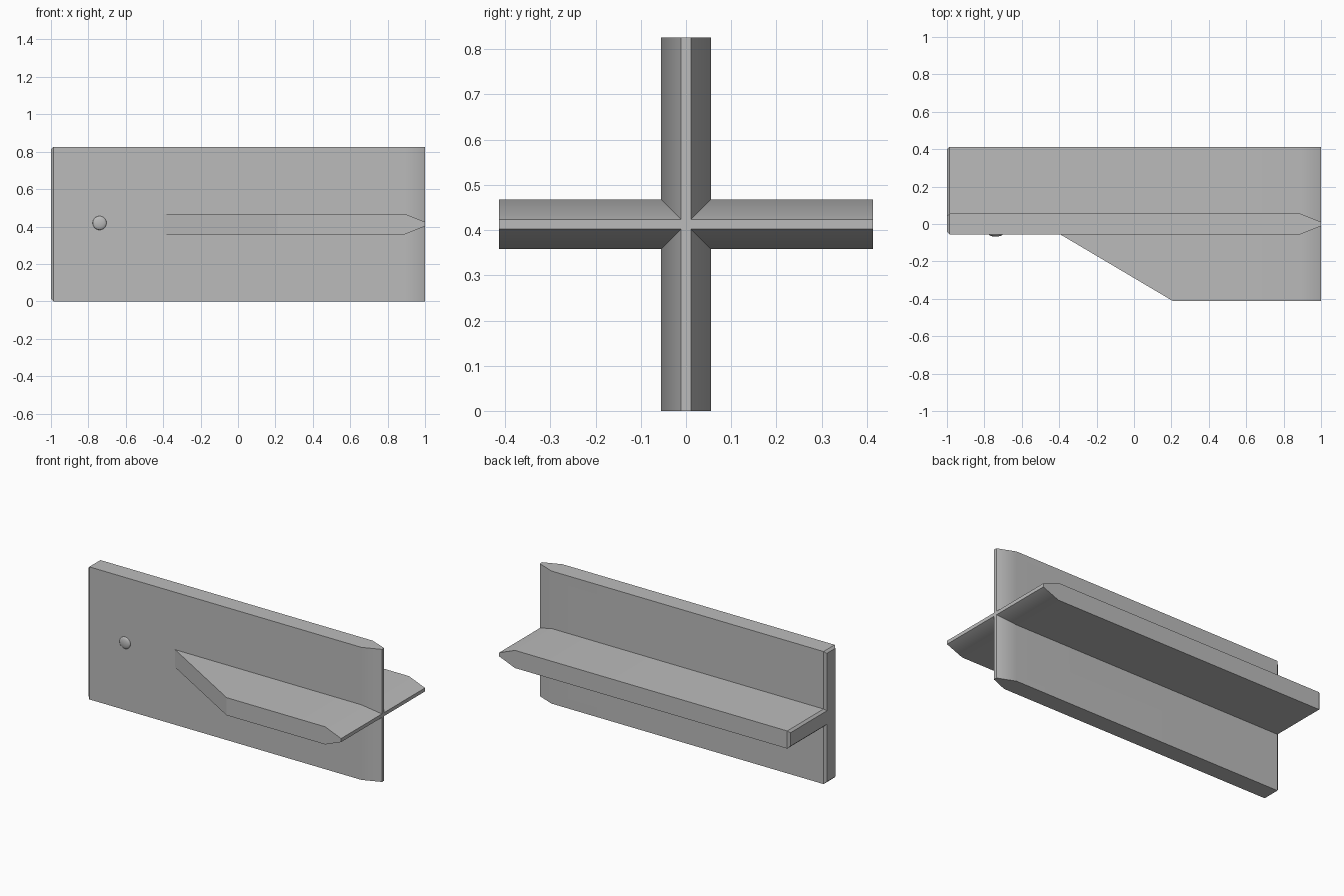
import bpy
import bmesh
from math import radians
from mathutils import Vector

cube = bpy.data.objects.get("Cube")
if cube:
    bpy.data.objects.remove(cube)

HEIGHT = 0.826
MID = HEIGHT / 2      # half width of the blades and height of their axis
HALF = 0.055          # half thickness
TIP = 0.011           # half thickness at the tapered end
CHAMFER = 0.013

grey = bpy.data.materials.new("plain grey")
grey.use_nodes = True
colour = (0.5, 0.5, 0.5, 1)
grey.diffuse_color = colour
grey.node_tree.nodes["Principled BSDF"].inputs["Base Color"].default_value = colour


def finish(name, bm):
    bmesh.ops.recalc_face_normals(bm, faces=bm.faces)
    mesh = bpy.data.meshes.new(name)
    bm.to_mesh(mesh)
    bm.free()
    mesh.materials.append(grey)
    obj = bpy.data.objects.new(name, mesh)
    bpy.context.collection.objects.link(obj)
    return obj


def blade(name, sections, upright):
    """Loft rectangles along x: (x, half thickness, low edge, high edge)."""
    bm = bmesh.new()
    rings = []
    for x, t, low, high in sections:
        ring = []
        for w, s in ((low, -t), (high, -t), (high, t), (low, t)):
            y, z = (s, w) if upright else (w, s)
            ring.append(bm.verts.new(Vector((x, y, z + MID))))
        rings.append(ring)
    for a, b in zip(rings, rings[1:]):
        for i in range(4):
            j = (i + 1) % 4
            bm.faces.new((a[i], a[j], b[j], b[i]))
    bm.faces.new(rings[0])
    bm.faces.new(rings[-1])
    return finish(name, bm)


def smooth(obj, angle):
    bpy.ops.object.select_all(action="DESELECT")
    obj.select_set(True)
    bpy.context.view_layer.objects.active = obj
    bpy.ops.object.shade_smooth_by_angle(angle=radians(angle))


# Upright plate, chamfered at one end and tapered at the other
plate = blade("crossed_plates", [
    (-1, HALF - CHAMFER, CHAMFER - MID, MID - CHAMFER),
    (CHAMFER - 1, HALF, -MID, MID),
    (0.89, HALF, -MID, MID),
    (1, TIP, -MID, MID)], True)

# Level fin, full length behind and cut at a slant in front
fin = blade("level_fin", [
    (-1, HALF - CHAMFER, -0.02, MID - CHAMFER),
    (CHAMFER - 1, HALF, -0.02, MID),
    (-0.45, HALF, -0.02, MID),
    (-0.395, HALF, -HALF, MID),
    (0.21, HALF, -MID, MID),
    (0.89, HALF, -MID, MID),
    (1, TIP, -MID, MID)], False)

# Join the two into one solid
union = plate.modifiers.new("join", "BOOLEAN")
union.operation = "UNION"
union.object = fin
union.solver = "EXACT"
bpy.context.view_layer.update()
joined = bpy.data.meshes.new_from_object(
    plate.evaluated_get(bpy.context.evaluated_depsgraph_get()))
plate.modifiers.clear()
plate.data = joined
bpy.data.objects.remove(fin)
smooth(plate, 30)
weighted = plate.modifiers.new("weighted normals", "WEIGHTED_NORMAL")
weighted.keep_sharp = True

# Small domed button on the front face
bm = bmesh.new()
bmesh.ops.create_uvsphere(bm, u_segments=32, v_segments=16, radius=0.037)
bmesh.ops.scale(bm, vec=(1, 1, 0.33), verts=bm.verts)
button = finish("button", bm)
button.rotation_euler.x = radians(90)
button.location = (-0.74, -HALF, MID + 0.006)
smooth(button, 40)
